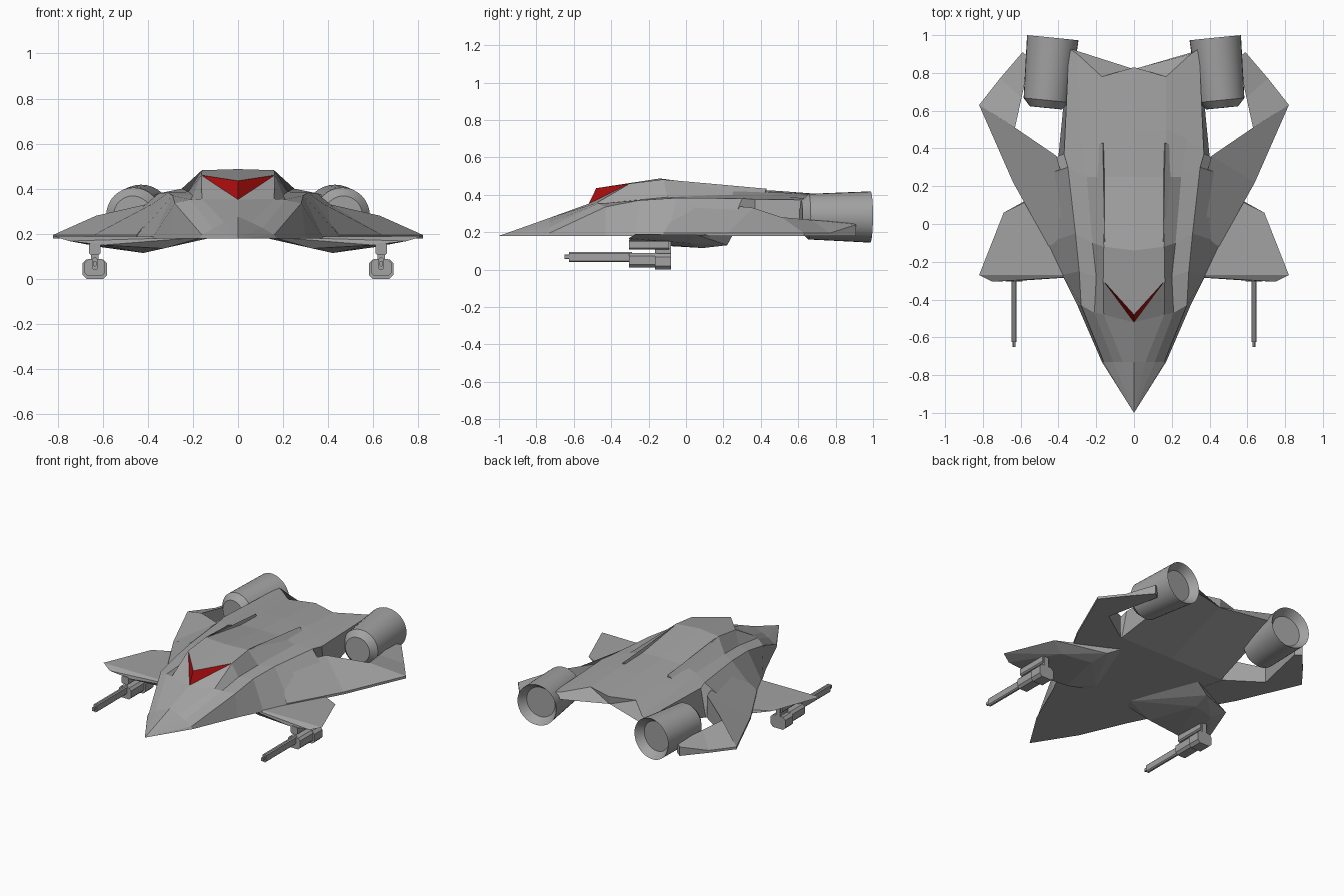
import bpy, bmesh, math
from mathutils import Vector, Matrix

if "Cube" in bpy.data.objects:
    bpy.data.objects.remove(bpy.data.objects["Cube"])


def material(name, rgb):
    m = bpy.data.materials.new(name)
    m.diffuse_color = (*rgb, 1)
    m.use_nodes = True
    m.node_tree.nodes["Principled BSDF"].inputs["Base Color"].default_value = m.diffuse_color
    return m


GREY = material("hull grey", (0.36, 0.36, 0.36))
RED = material("canopy red", (0.42, 0.004, 0.004))


def finish(bm, name, mirror=True):
    """Mirror across x = 0, fix normals and make the object."""
    if mirror:
        bmesh.ops.mirror(bm, geom=bm.verts[:] + bm.edges[:] + bm.faces[:],
                         matrix=Matrix(), axis='X', merge_dist=0.0005)
    bmesh.ops.remove_doubles(bm, verts=bm.verts, dist=0.0005)
    bmesh.ops.recalc_face_normals(bm, faces=bm.faces)
    me = bpy.data.meshes.new(name)
    bm.to_mesh(me)
    bm.free()
    me.materials.append(GREY)
    me.materials.append(RED)
    ob = bpy.data.objects.new(name, me)
    bpy.context.collection.objects.link(ob)
    return ob


def loft(bm, rings):
    """Closed loft with capped ends."""
    vs = [[bm.verts.new(p) for p in r] for r in rings]
    n = len(vs[0])
    for a, b in zip(vs, vs[1:]):
        for i in range(n):
            j = (i + 1) % n
            bm.faces.new((a[i], a[j], b[j], b[i]))
    bm.faces.new(vs[0])
    bm.faces.new(vs[-1])


def hull_of(bm, pts):
    vs = [bm.verts.new(p) for p in pts]
    res = bmesh.ops.convex_hull(bm, input=vs)
    junk = {g for g in res["geom_interior"] + res["geom_unused"]
            if isinstance(g, bmesh.types.BMVert)}
    bmesh.ops.delete(bm, geom=list(junk), context='VERTS')


# Hull: half sections from centre roof, roof edge, deck, deck edge to outline
rows = [
    [(0, -.73, .276), (.06, -.73, .25), (.11, -.73, .225), (.16, -.73, .195), (.17, -.73, .18)],
    [(0, -.52, .352), (.16, -.48, .355), (.21, -.47, .352), (.28, -.43, .335), (.30, -.43, .18)],
    [(0, -.48, .435), (.163, -.30, .46), (.20, -.28, .37), (.29, -.25, .37), (.38, -.27, .18)],
    [(0, -.14, .487), (.16, -.12, .482), (.22, -.10, .387), (.31, -.05, .383), (.46, -.10, .18)],
    [(0, .25, .435), (.165, .25, .425), (.25, .25, .40), (.35, .30, .38), (.59, .22, .18)],
    [(0, .50, .42), (.17, .50, .412), (.28, .45, .39), (.37, .37, .375), (.40, .36, .18)],
    [(0, .83, .395), (.17, .78, .395), (.30, .90, .372), (.345, .93, .37), (.345, .92, .32)],
]
bm = bmesh.new()
nose = bm.verts.new((0, -1, .18))
grid = []
for r in rows:
    belly = (0, r[4][1], .18) if r is not rows[-1] else (0, .82, .34)
    grid.append([bm.verts.new(p) for p in r + [belly]])
for a, b in zip(grid[0], grid[0][1:]):
    bm.faces.new((nose, a, b))
for i, (a, b) in enumerate(zip(grid, grid[1:])):
    for j in range(5):
        if i == 1 and j == 0:           # cockpit: grey cheek and red window
            bm.faces.new((a[0], a[1], b[1]))
            bm.faces.new((a[0], b[1], b[0])).material_index = 1
        else:
            bm.faces.new((a[j], a[j + 1], b[j + 1], b[j]))
last = grid[-1]
bm.faces.new((last[0], last[1], last[5]))
bm.faces.new((last[1], last[2], last[3], last[4], last[5]))
finish(bm, "hull")

# Rear wings curving round to hold the engines
bm = bmesh.new()
wing = [((.45, -.12), (.31, -.02, .37)), ((.64, .22), (.41, .36, .33)),
        ((.82, .63), (.63, .51, .28)), ((.71, .77), (.595, .67, .265)),
        ((.59, .91), (.55, .88, .25))]
rings = []
for (ox, oy), (ix, iy, iz) in wing:
    rings.append([(ox, oy, .195), (ox, oy, .179), (ix, iy, .179), (ix, iy, iz)])
rings[-1][0] = (.59, .91, .24)
loft(bm, rings)
finish(bm, "rear_wings")

# Roof ridges
bm = bmesh.new()
hull_of(bm, [(.155, -.10, .48), (.165, .43, .432), (.225, .41, .375), (.15, .42, .37),
             (.15, -.08, .44)])
finish(bm, "roof_ridges")

# Front winglets: flat top, deeper faceted underside
bm = bmesh.new()
hull_of(bm, [(.15, -.27, .186), (.82, -.27, .19), (.69, .06, .186), (.57, .11, .186),
             (.30, .25, .185), (.75, -.305, .168), (.60, -.30, .15), (.33, -.25, .135),
             (.14, -.2, .178), (.60, .02, .14), (.42, .09, .115), (.40, .22, .13)])
finish(bm, "front_winglets")


# Guns: chamfered blocks and barrels lofted along y
def block(bm, x, z, w, h, y0, y1, cut):
    def ring(y):
        return [(x + sx * a, y, z + sz * b) for sx, sz, a, b in (
            (1, -1, w, h - cut), (1, 1, w, h - cut), (1, 1, w - cut, h), (-1, 1, w - cut, h),
            (-1, 1, w, h - cut), (-1, -1, w, h - cut), (-1, -1, w - cut, h), (1, -1, w - cut, h))]
    loft(bm, [ring(y0), ring(y1)])


def gun_part(name, *blocks):
    bm = bmesh.new()
    for b in blocks:
        block(bm, *b)
    finish(bm, name)


GX = .635
gun_part("gun_bodies", (GX, .050, .045, .038, -.305, -.155, .015),
         (GX, .043, .055, .043, -.165, -.08, .018))
gun_part("gun_barrels", (GX, .067, .013, .027, -.625, -.29, .007),
         (GX, .068, .007, .012, -.65, -.62, .003))
gun_part("gun_pylons", (GX, .115, .016, .045, -.165, -.08, .004),
         (GX, .133, .026, .026, -.305, -.09, .008))

# Engines: lathed drums with chamfered front and recessed nozzle
bm = bmesh.new()
front, back = Vector((.465, .635, .283)), Vector((.43, .986, .281))
axis = (back - front).normalized()
side = axis.cross(Vector((0, 0, 1))).normalized()
up = side.cross(axis)
length = (back - front).length
profile = [(-.02, .085), (.02, .122), (length, .137), (length - .05, .10)]
rings = []
for d, r in profile:
    rings.append([front + axis * d + r * (side * math.cos(t) + up * math.sin(t))
                  for t in (2 * math.pi * k / 32 for k in range(32))])
loft(bm, rings)
engines = finish(bm, "engines")
bpy.context.view_layer.objects.active = engines
engines.select_set(True)
bpy.ops.object.shade_smooth_by_angle(angle=math.radians(25))
